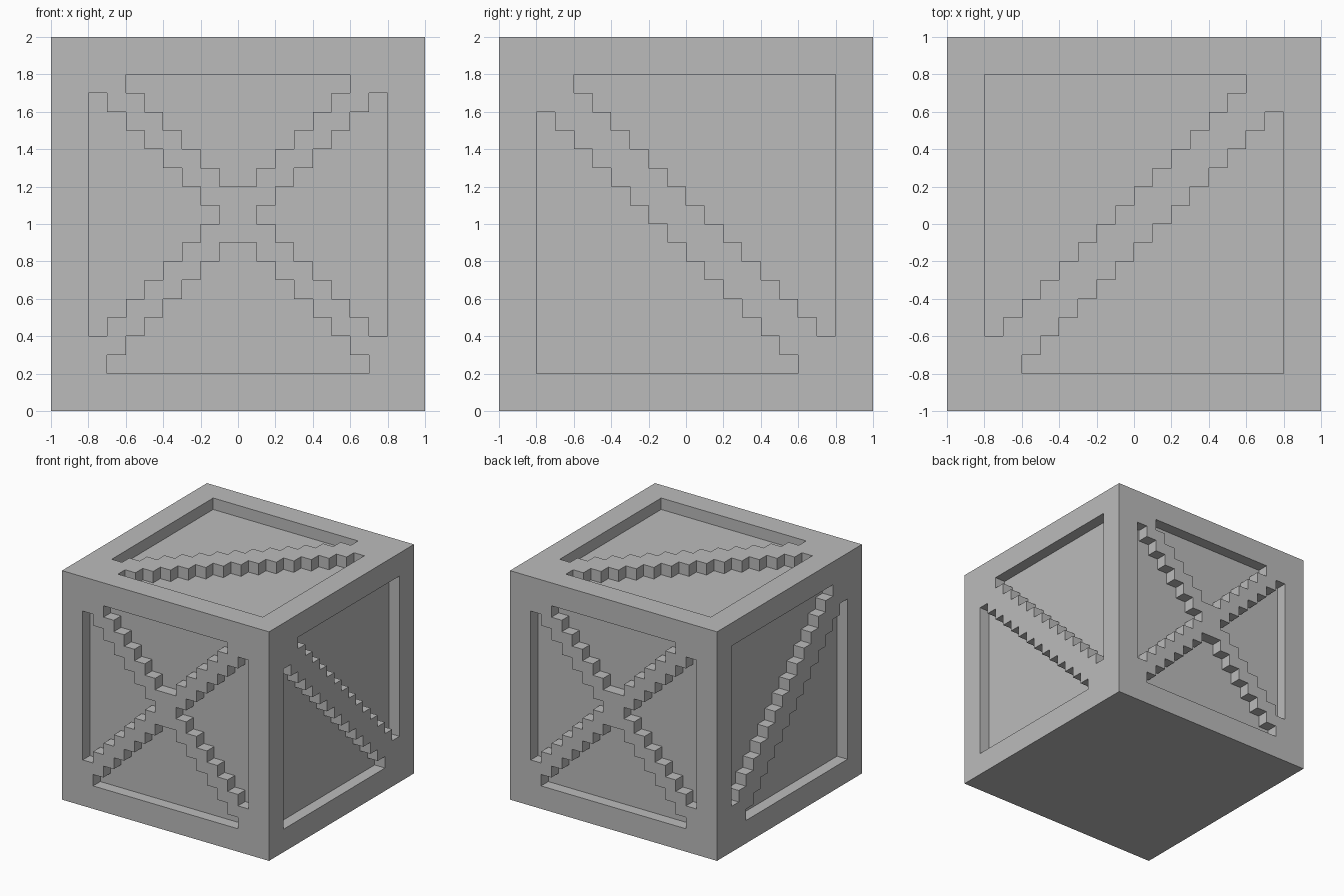
import bpy
import bmesh
from mathutils import Vector

old = bpy.data.objects.get("Cube")
if old:
    bpy.data.objects.remove(old, do_unlink=True)

N = 20            # cells along each edge
CELL = 2 / N      # cell size, also the recess depth
RIM = 2           # frame width in cells


# Recess rules: a cell is sunk unless it belongs to the rim or a stepped brace
def cross_brace(i, j):
    return j - i not in (0, 1) and i + j not in (19, 20)


def falling_brace(i, j):
    return abs(i + j - 19) > 1


def rising_brace(i, j):
    return abs(j - i) > 1


# Outward normal, the two in-plane axes, brace rule (the underside stays flat)
SIDES = [
    (Vector((0, -1, 0)), 0, 2, cross_brace),
    (Vector((0, 1, 0)), 0, 2, cross_brace),
    (Vector((1, 0, 0)), 1, 2, falling_brace),
    (Vector((-1, 0, 0)), 1, 2, falling_brace),
    (Vector((0, 0, 1)), 0, 1, rising_brace),
]

# Crate body as a cube divided into square cells
bm = bmesh.new()
bmesh.ops.create_cube(bm, size=2)
bmesh.ops.subdivide_edges(bm, edges=bm.edges[:], cuts=N - 1, use_grid_fill=True)
bm.normal_update()


def cell_index(value):
    return int((value + 1) / CELL)


# Sink the panels on each side
for normal, u, v, sunk in SIDES:
    panel = []
    for face in bm.faces:
        centre = face.calc_center_median()
        if centre.dot(normal) < 0.99:
            continue
        i, j = cell_index(centre[u]), cell_index(centre[v])
        if all(RIM <= k < N - RIM for k in (i, j)) and sunk(i, j):
            panel.append(face)
    result = bmesh.ops.extrude_face_region(bm, geom=panel)
    moved = [g for g in result["geom"] if isinstance(g, bmesh.types.BMVert)]
    bmesh.ops.translate(bm, verts=moved, vec=-normal * CELL)
    bmesh.ops.delete(bm, geom=[f for f in panel if f.is_valid], context="FACES")

bmesh.ops.recalc_face_normals(bm, faces=bm.faces[:])
bmesh.ops.translate(bm, verts=bm.verts[:], vec=(0, 0, 1))

mesh = bpy.data.meshes.new("crate")
bm.to_mesh(mesh)
bm.free()
crate = bpy.data.objects.new("crate", mesh)
bpy.context.collection.objects.link(crate)

# Plain grey finish
grey = bpy.data.materials.new("plain grey")
grey.use_nodes = True
colour = (0.5, 0.5, 0.5, 1)
grey.diffuse_color = colour
grey.node_tree.nodes["Principled BSDF"].inputs["Base Color"].default_value = colour
mesh.materials.append(grey)
